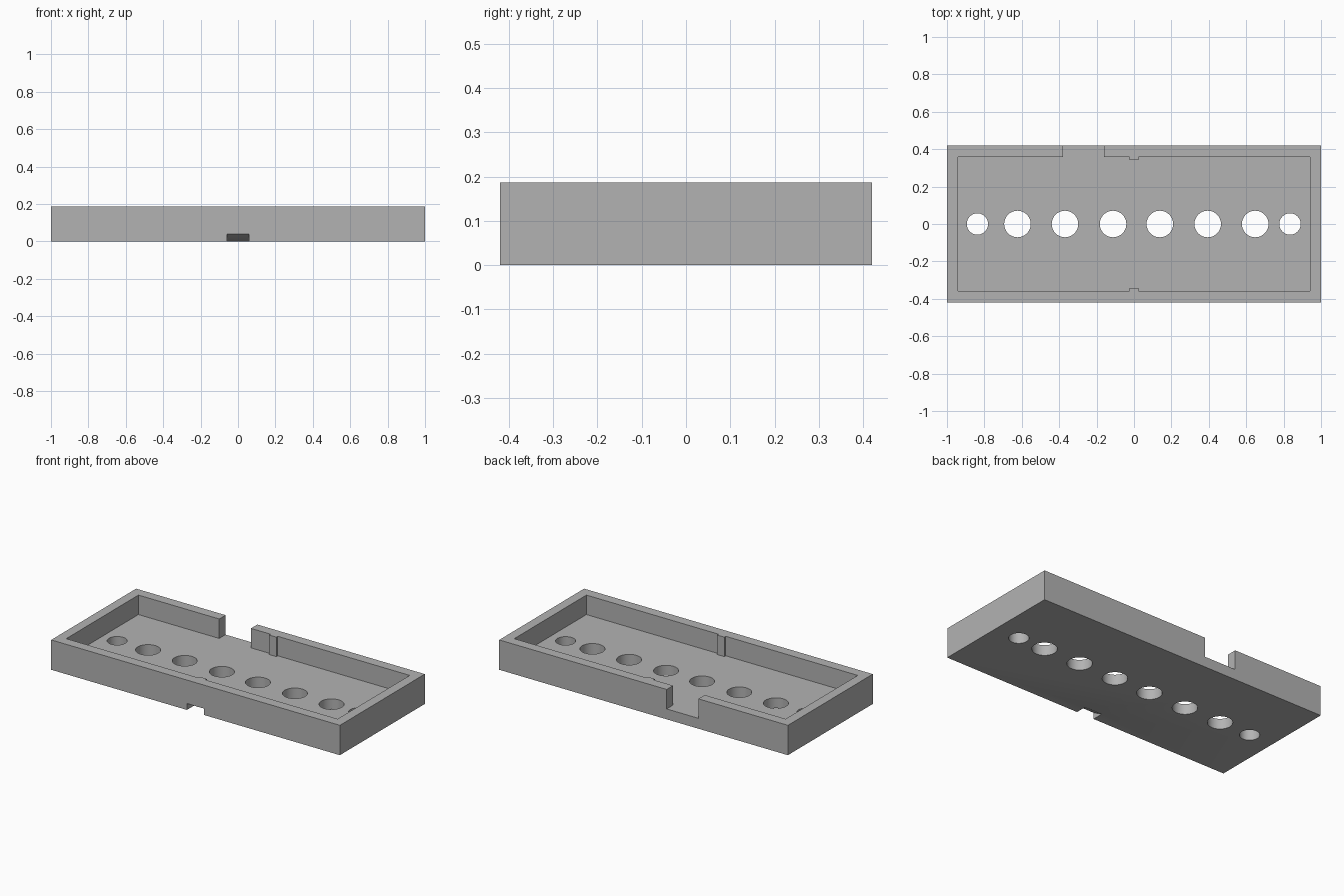
import bpy
import bmesh
from mathutils import Vector

cube = bpy.data.objects.get("Cube")
if cube:
    bpy.data.objects.remove(cube, do_unlink=True)

HALF_X, HALF_Y, HEIGHT, FLOOR = 1.0, 0.42, 0.187, 0.065
IN_X, IN_Y = 0.94, 0.357

grey = bpy.data.materials.new("plain grey")
grey.use_nodes = True
colour = (0.45, 0.45, 0.45, 1)
grey.diffuse_color = colour
grey.node_tree.nodes["Principled BSDF"].inputs["Base Color"].default_value = colour


def prism(name, points, offset):
    """Extrude a flat polygon along an offset into a closed solid."""
    bm = bmesh.new()
    face = bm.faces.new([bm.verts.new(p) for p in points])
    new = bmesh.ops.extrude_face_region(bm, geom=[face], use_keep_orig=True)["geom"]
    moved = [v for v in new if isinstance(v, bmesh.types.BMVert)]
    bmesh.ops.translate(bm, verts=moved, vec=Vector(offset))
    bmesh.ops.recalc_face_normals(bm, faces=bm.faces)
    mesh = bpy.data.meshes.new(name)
    bm.to_mesh(mesh)
    bm.free()
    mesh.materials.append(grey)
    obj = bpy.data.objects.new(name, mesh)
    bpy.context.collection.objects.link(obj)
    return obj


def cut(target, cutter):
    """Subtract a cutter from the target, then discard it."""
    mod = target.modifiers.new("cut", "BOOLEAN")
    mod.operation, mod.solver, mod.object = "DIFFERENCE", "EXACT", cutter
    bpy.context.view_layer.objects.active = target
    bpy.ops.object.modifier_apply(modifier=mod.name)
    bpy.data.objects.remove(cutter, do_unlink=True)


# Solid block for the tray
tray = prism("tray", [(-HALF_X, -HALF_Y, 0), (HALF_X, -HALF_Y, 0),
                      (HALF_X, HALF_Y, 0), (-HALF_X, HALF_Y, 0)], (0, 0, HEIGHT))

# Cavity outline, leaving two locating ribs and opening a gap in the back wall
RIB_X, RIB_Y, GAP_L, GAP_R, OUT = 0.025, 0.343, -0.16, -0.38, 0.5
outline = [(-IN_X, -IN_Y), (-RIB_X, -IN_Y), (-RIB_X, -RIB_Y), (RIB_X, -RIB_Y),
           (RIB_X, -IN_Y), (IN_X, -IN_Y), (IN_X, IN_Y), (RIB_X, IN_Y),
           (RIB_X, RIB_Y), (-RIB_X, RIB_Y), (-RIB_X, IN_Y), (GAP_L, IN_Y),
           (GAP_L, OUT), (GAP_R, OUT), (GAP_R, IN_Y), (-IN_X, IN_Y)]
cut(tray, prism("cavity_cutter", [(x, y, FLOOR) for x, y in outline], (0, 0, 0.3)))

# Sloped pry slot under the front edge
ramp = [(-0.06, -HALF_Y - 0.07, 0.08), (-0.06, -HALF_Y + 0.07, 0),
        (-0.06, -HALF_Y + 0.07, -0.05), (-0.06, -HALF_Y - 0.07, -0.05)]
cut(tray, prism("slot_cutter", ramp, (0.12, 0, 0)))

# Row of round holes, smaller at both ends
for x in (-0.837, -0.623, -0.369, -0.112, 0.138, 0.394, 0.648, 0.834):
    radius = 0.057 if abs(x) > 0.8 else 0.071
    bpy.ops.mesh.primitive_cylinder_add(vertices=48, radius=radius, depth=0.3,
                                        location=(x, 0, 0))
    bpy.context.object.data.materials.append(grey)
    cut(tray, bpy.context.object)

# Smooth bores, crisp edges
bpy.ops.object.select_all(action="DESELECT")
tray.select_set(True)
bpy.context.view_layer.objects.active = tray
bpy.ops.object.shade_smooth_by_angle()
